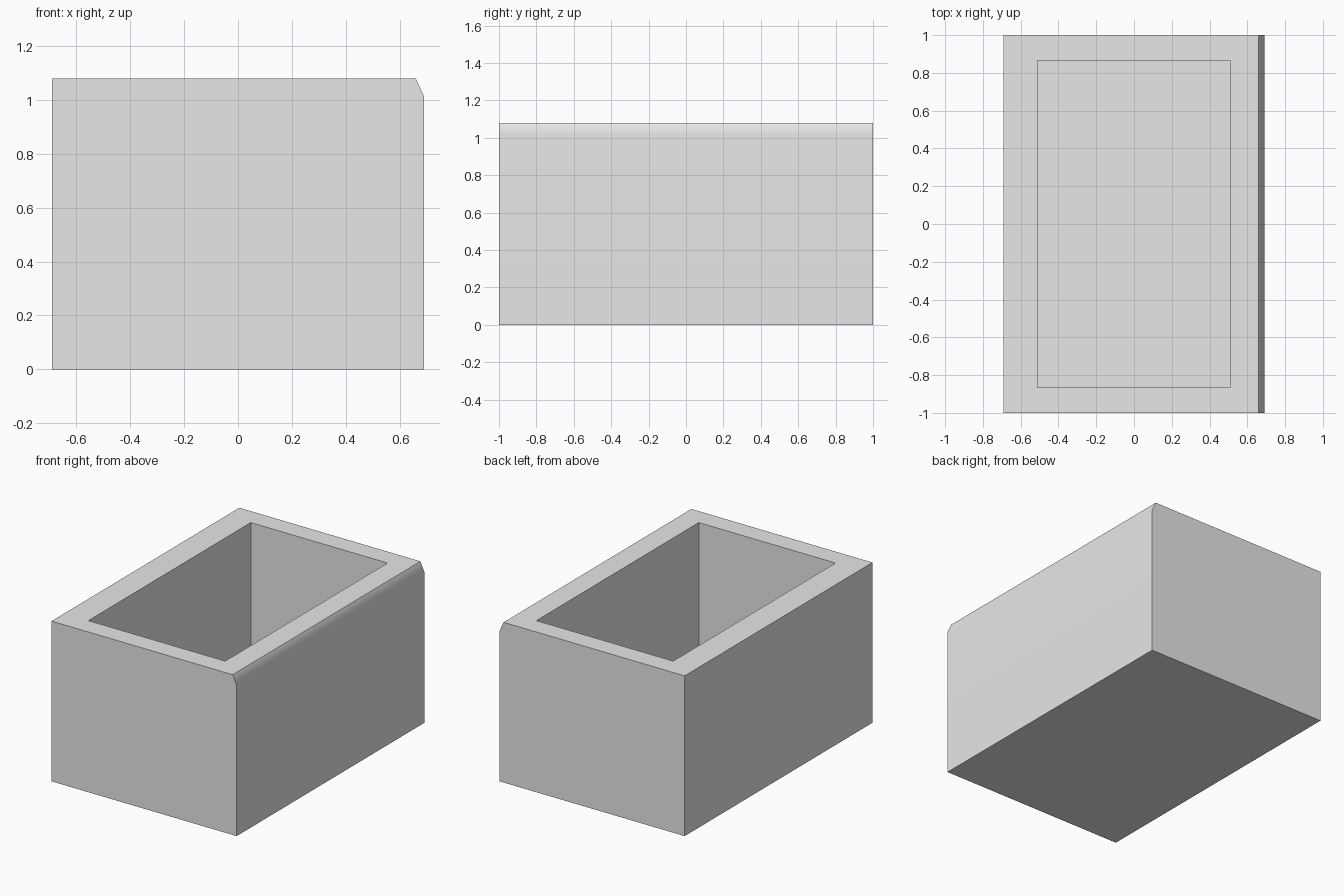
import bpy
import bmesh
import math

cube = bpy.data.objects.get("Cube")
if cube:
    bpy.data.objects.remove(cube, do_unlink=True)

HALF_X, HALF_Y, HEIGHT = 0.69, 1.0, 1.08
INNER_X, INNER_Y, FLOOR_Z = 0.51, 0.865, 0.14
BEVEL_X, BEVEL_Z = 0.03, 0.065

# Plain grey material
grey = bpy.data.materials.new("light_grey")
grey.use_nodes = True
color = (0.8, 0.8, 0.8, 1.0)
grey.diffuse_color = color
grey.node_tree.nodes["Principled BSDF"].inputs["Base Color"].default_value = color

# Outer block: front profile with one bevelled corner, extruded to the back
profile = [
    (-HALF_X, 0), (HALF_X, 0),
    (HALF_X, HEIGHT - BEVEL_Z), (HALF_X - BEVEL_X, HEIGHT),
    (-HALF_X, HEIGHT),
]
bm = bmesh.new()
front = bm.faces.new([bm.verts.new((x, -HALF_Y, z)) for x, z in profile])
extruded = bmesh.ops.extrude_face_region(bm, geom=[front], use_keep_orig=True)
back_verts = [v for v in extruded["geom"] if isinstance(v, bmesh.types.BMVert)]
bmesh.ops.translate(bm, verts=back_verts, vec=(0, 2 * HALF_Y, 0))
bmesh.ops.recalc_face_normals(bm, faces=bm.faces)

# Rim: inset the top face to the opening
top = max(bm.faces, key=lambda f: f.calc_center_median().z)
bmesh.ops.inset_region(bm, faces=[top], thickness=0.1)
for v in top.verts:
    v.co.x = math.copysign(INNER_X, v.co.x)
    v.co.y = math.copysign(INNER_Y, v.co.y)

# Cavity: push the opening down to the floor
cavity = bmesh.ops.extrude_discrete_faces(bm, faces=[top])["faces"][0]
bmesh.ops.translate(bm, verts=cavity.verts, vec=(0, 0, FLOOR_Z - HEIGHT))

mesh = bpy.data.meshes.new("open_box")
bm.to_mesh(mesh)
bm.free()
mesh.materials.append(grey)
box = bpy.data.objects.new("open_box", mesh)
bpy.context.collection.objects.link(box)

# Soft shading across the bevel, with the large faces kept flat
bpy.ops.object.select_all(action="DESELECT")
box.select_set(True)
bpy.context.view_layer.objects.active = box
bpy.ops.object.shade_smooth_by_angle(angle=math.radians(30))
weighted = box.modifiers.new("flat_sides", "WEIGHTED_NORMAL")
weighted.keep_sharp = True
